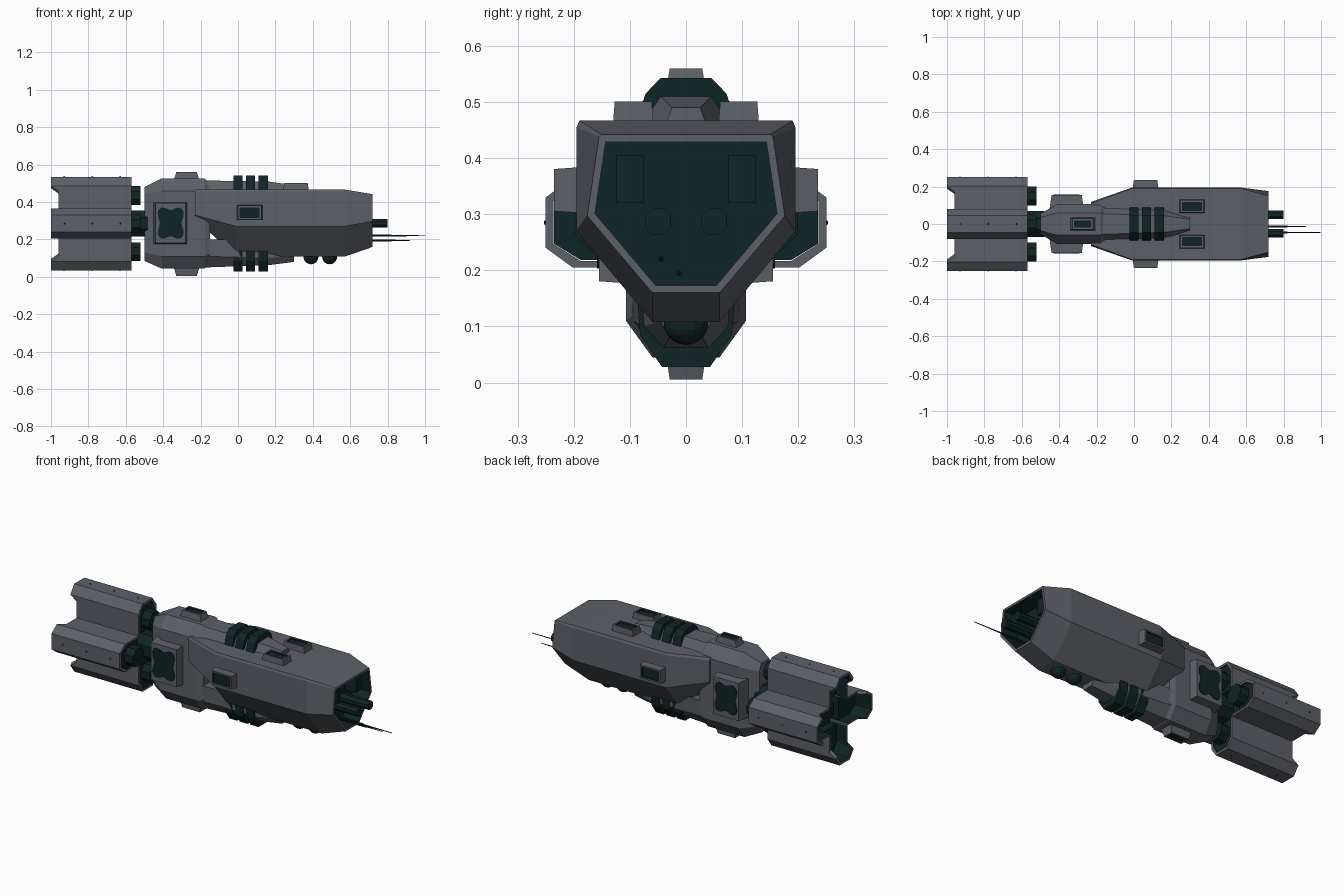
import bpy, bmesh, math
from mathutils import Matrix, Vector

if "Cube" in bpy.data.objects:
    bpy.data.objects.remove(bpy.data.objects["Cube"])


def material(name, rgb):
    m = bpy.data.materials.new(name)
    m.diffuse_color = (*rgb, 1)
    m.use_nodes = True
    m.node_tree.nodes["Principled BSDF"].inputs["Base Color"].default_value = m.diffuse_color
    return m


GREY = material("hull grey", (0.108, 0.117, 0.138))
DARK = material("dark green", (0.005, 0.018, 0.018))
CZ = 0.285  # height of the ship's long axis


def finish(bm, name, mat=GREY):
    bmesh.ops.recalc_face_normals(bm, faces=bm.faces)
    me = bpy.data.meshes.new(name)
    bm.to_mesh(me)
    bm.free()
    ob = bpy.data.objects.new(name, me)
    bpy.context.collection.objects.link(ob)
    me.materials.append(mat)
    me.materials.append(DARK)
    return ob


def recess(bm, face, rim, offset):
    """Inset a face, push it in by offset and colour the pocket dark."""
    bmesh.ops.recalc_face_normals(bm, faces=bm.faces)
    bmesh.ops.inset_region(bm, faces=[face], thickness=rim, use_even_offset=True)
    new = bmesh.ops.extrude_discrete_faces(bm, faces=[face])["faces"][0]
    bmesh.ops.translate(bm, verts=new.verts, vec=offset)
    for e in new.edges:
        for f in e.link_faces:
            f.material_index = 1


def loft(name, sections, mat=GREY, pocket=None):
    """Sections along x: (x, half profile of (y, z)), mirrored in y."""
    bm = bmesh.new()
    rings = []
    for x, half in sections:
        pts = list(half) + [(-y, z) for y, z in reversed(half)]
        rings.append([bm.verts.new((x, y, z)) for y, z in pts])
    n = len(rings[0])
    for a, b in zip(rings, rings[1:]):
        for i in range(n):
            j = (i + 1) % n
            bm.faces.new((a[i], a[j], b[j], b[i]))
    bm.faces.new(rings[0])
    end = bm.faces.new(rings[-1])
    if pocket:
        recess(bm, end, pocket[0], Vector((-pocket[1], 0, 0)))
    return finish(bm, name, mat)


def frame(pos, normal):
    """Local x along the ship, local z along the outward normal."""
    x, n = Vector((1, 0, 0)), Vector(normal)
    m = Matrix((x, n.cross(x), n)).transposed().to_4x4()
    return Matrix.Translation(pos) @ m


def pad(name, pos, normal, length, width, height, taper=0.02, pocket=True):
    """Raised block with sloping sides and a dark pocket on top."""
    bm = bmesh.new()
    a, b = length / 2, width / 2
    lo, hi = [], []
    for sx, sy in ((1, 1), (-1, 1), (-1, -1), (1, -1)):
        lo.append(bm.verts.new((sx * a, sy * b, -0.03)))
        hi.append(bm.verts.new((sx * (a - taper), sy * (b - taper / 2), height)))
    for i in range(4):
        j = (i + 1) % 4
        bm.faces.new((lo[i], lo[j], hi[j], hi[i]))
    bm.faces.new(lo)
    top = bm.faces.new(hi)
    if pocket:
        recess(bm, top, 0.009, Vector((0, 0, -0.008)))
    bm.transform(frame(pos, normal))
    return finish(bm, name)


def rod(name, x0, x1, y, z, r0, r1=None, sides=8, mat=DARK):
    bm = bmesh.new()
    bmesh.ops.create_cone(bm, cap_ends=True, segments=sides, radius1=r0,
                          radius2=r0 if r1 is None else r1, depth=x1 - x0)
    bm.transform(Matrix.Translation(((x0 + x1) / 2, y, z)) @ Matrix.Rotation(math.pi / 2, 4, "Y")
                 @ Matrix.Rotation(math.pi / sides, 4, "Z"))
    return finish(bm, name, mat)


# Forward hull with open nose
full = [(0.19, 0.467), (0.195, 0.455), (0.195, 0.27), (0.06, 0.108)]
loft("forward_hull", [
    (-0.23, [(0.11, 0.467), (0.118, 0.455), (0.118, 0.33), (0.06, 0.31)]),
    (-0.01, full), (0.57, full),
    (0.72, [(0.15, 0.442), (0.155, 0.438), (0.176, 0.297), (0.06, 0.16)])],
    pocket=(0.013, 0.1))

# Nose interior: panels, twin barrels and probes
for s in (-1, 1):
    loft_box = bmesh.new()
    bmesh.ops.create_cube(loft_box, size=1, matrix=Matrix.Translation((0.65, s * 0.1, 0.362))
                          @ Matrix.Diagonal((0.08, 0.05, 0.085, 1)))
    finish(loft_box, "nose_panel", DARK)
    rod("nose_barrel", 0.6, 0.8, s * 0.05, 0.287, 0.025)
for y, z, tip in ((-0.045, 0.22, 1.0), (-0.013, 0.195, 0.92)):
    rod("probe_base", 0.6, 0.82, y, z, 0.006, mat=DARK)
    rod("probe_tip", 0.8, tip, y, z, 0.004, 0.002, 6)

# Tall midsection
mid = [(0.06, 0.525), (0.107, 0.46), (0.107, 0.11), (0.06, 0.045)]
loft("midsection", [
    (-0.5, [(0.035, 0.48), (0.055, 0.44), (0.055, 0.13), (0.035, 0.085)]),
    (-0.41, mid), (-0.18, mid),
    (-0.15, [(0.05, 0.505), (0.095, 0.45), (0.095, 0.12), (0.05, 0.06)])])

# Spine above and keel below the hull
loft("top_spine", [
    (-0.18, [(0.055, 0.515), (0.095, 0.45)]), (0.16, [(0.045, 0.51), (0.085, 0.45)]),
    (0.3, [(0.025, 0.49), (0.04, 0.45)])])
loft("keel", [
    (-0.18, [(0.1, 0.2), (0.095, 0.11), (0.05, 0.05)]),
    (0.16, [(0.08, 0.2), (0.075, 0.1), (0.04, 0.062)]),
    (0.3, [(0.05, 0.2), (0.045, 0.11), (0.03, 0.08)])])

# Dark bands around spine and keel
for x in (-0.025, 0.042, 0.11):
    loft("top_band", [(k, [(0.045, 0.543), (0.072, 0.515), (0.093, 0.45)])
                      for k in (x, x + 0.05)], DARK)
    loft("keel_band", [(k, [(0.087, 0.15), (0.082, 0.085), (0.043, 0.028)])
                       for k in (x, x + 0.05)], DARK)

# Raised hatches
pad("top_hatch", (-0.275, 0, 0.525), (0, 0, 1), 0.15, 0.078, 0.035)
pad("bottom_hatch", (-0.275, 0, 0.045), (0, 0, -1), 0.15, 0.078, 0.04)
for s in (-1, 1):
    pad("deck_hatch", (0.31, s * 0.094, 0.467), (0, 0, 1), 0.145, 0.076, 0.034, 0.01)
    pad("side_hatch", (0.062, s * 0.195, 0.343), (0, s, 0), 0.145, 0.085, 0.04, 0.01)
    pad("side_plate", (-0.36, s * 0.105, 0.287), (0, s, 0), 0.185, 0.225, 0.05, 0.012, False)
    # four-lobed dark vent on the side plate
    bm = bmesh.new()
    ring = []
    for i in range(32):
        a = math.tau * i / 32
        r = 0.073 - 0.015 * math.cos(4 * a)
        ring.append(bm.verts.new((r * math.cos(a), 1.2 * r * math.sin(a), 0)))
    top = bmesh.ops.extrude_face_region(bm, geom=[bm.faces.new(ring)])["geom"]
    bmesh.ops.translate(bm, verts=[g for g in top if isinstance(g, bmesh.types.BMVert)],
                        vec=(0, 0, 0.006))
    bm.transform(frame((-0.36, s * 0.153, 0.287), (0, s, 0)))
    finish(bm, "side_vent", DARK)

# Belly sensor domes
for x in (0.39, 0.49):
    bm = bmesh.new()
    bmesh.ops.create_uvsphere(bm, u_segments=16, v_segments=10, radius=0.04,
                              matrix=Matrix.Translation((x, 0, 0.107)))
    finish(bm, "sensor_dome", DARK)

# Four engine pods around the axis: armour shell, dark core, intake, studs
half = [(0.25, 0.045, -1), (0.202, 0.08, -1), (0.175, 0.08, -0.96), (0.08, 0.08, -0.96)]
path = [(r, -t, x) for r, t, x in reversed(half)] + half
for q in range(4):
    spin = Matrix.Translation((0, 0, CZ)) @ Matrix.Rotation(q * math.pi / 2, 4, "X")
    bm = bmesh.new()
    rows = []
    for r, t, x in path:
        ri = r - 0.014 if r > 0.1 else r
        rows.append([bm.verts.new(p) for p in (
            (-0.57, t, r), (x, t, r), (x, t * 0.85, ri), (-0.57, t * 0.85, ri))])
    for a, b in zip(rows, rows[1:]):
        for k in range(4):
            m = (k + 1) % 4
            f = bm.faces.new((a[k], a[m], b[m], b[k]))
            f.material_index = 1 if k == 2 else 0
    bm.faces.new(rows[0])
    bm.faces.new(rows[-1])
    bm.transform(spin)
    finish(bm, "engine_shell")
    core = loft("engine_core", [(x, [(0.038, 0.235), (0.067, 0.187), (0.067, 0.085)])
                                for x in (-0.9, -0.575)], DARK)
    core.matrix_world = spin
    intake = rod("engine_intake", -0.6, -0.522, 0, 0.15, 0.054)
    intake.data.transform(spin)
    for x in (-0.93, -0.78, -0.63):
        bm = bmesh.new()
        bmesh.ops.create_cone(bm, cap_ends=True, segments=6, radius1=0.006, radius2=0.003,
                              depth=0.006, matrix=Matrix.Translation((x, 0, 0.25)))
        bm.transform(spin)
        finish(bm, "engine_stud", DARK)

# Central shaft joining engines and midsection
rod("engine_shaft", -0.88, -0.48, 0, CZ, 0.075)
